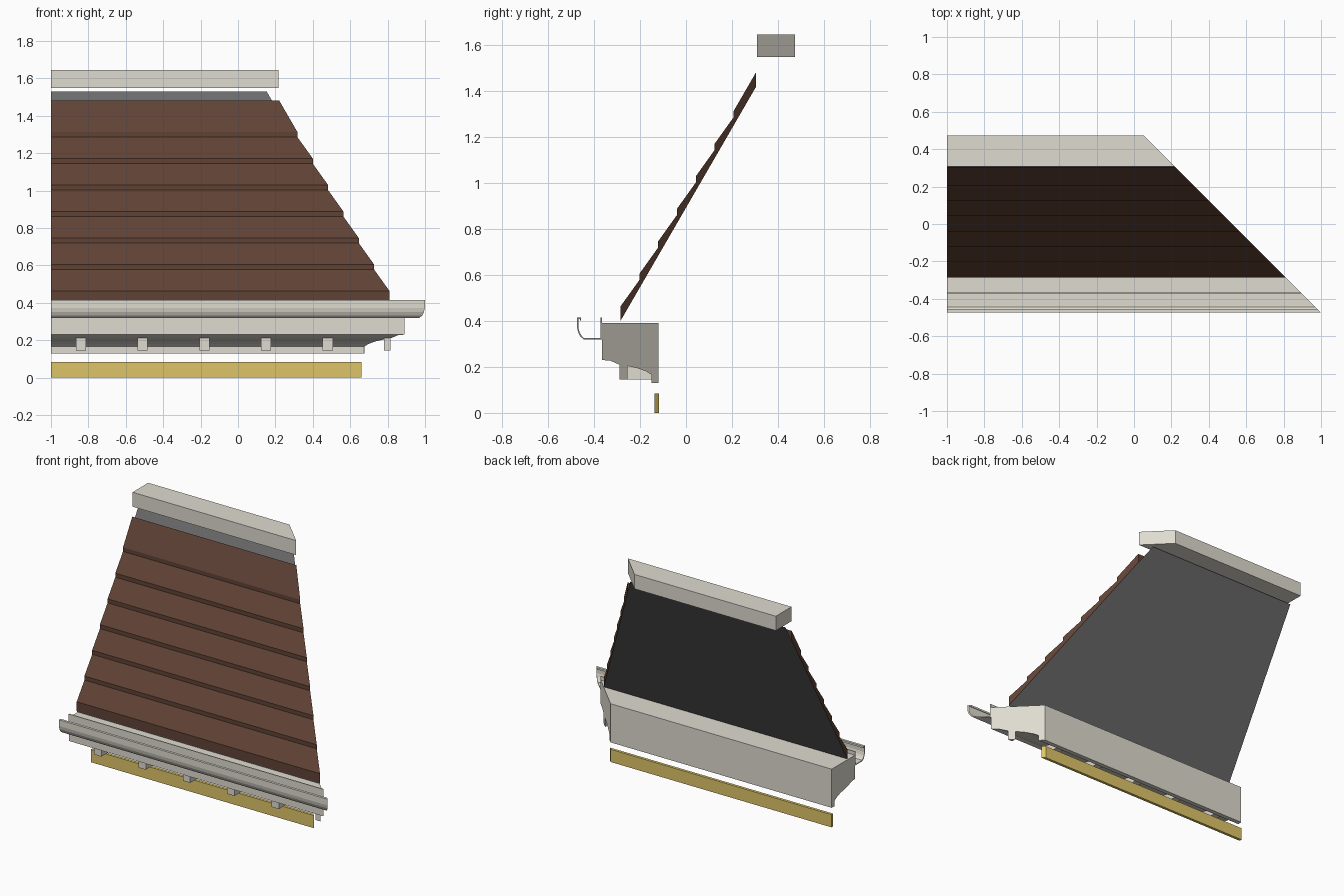
import bpy, bmesh, math

if "Cube" in bpy.data.objects:
    bpy.data.objects.remove(bpy.data.objects["Cube"])

LEFT = -1.0     # square-cut end
MITRE = 0.525   # mitred end follows x = MITRE - y


def material(name, hex_rgb):
    def lin(c):
        c /= 255
        return c / 12.92 if c <= 0.04045 else ((c + 0.055) / 1.055) ** 2.4
    m = bpy.data.materials.new(name)
    m.diffuse_color = (*[lin(c) for c in hex_rgb], 1)
    m.use_nodes = True
    m.node_tree.nodes["Principled BSDF"].inputs["Base Color"].default_value = m.diffuse_color
    return m


cream = material("cream paint", (0xDF, 0xDB, 0xD0))
brown = material("brown tile", (0x60, 0x42, 0x35))
slate = material("grey underlay", (0x6B, 0x6B, 0x6B))
yellow = material("yellow timber", (0xDE, 0xC5, 0x69))


def finish(name, bm, mat):
    bmesh.ops.recalc_face_normals(bm, faces=bm.faces)
    me = bpy.data.meshes.new(name)
    bm.to_mesh(me)
    bm.free()
    me.materials.append(mat)
    ob = bpy.data.objects.new(name, me)
    bpy.context.collection.objects.link(ob)
    return ob


def run(name, profile, mat, left=LEFT, right=None):
    """Extrude a closed (y, z) profile along x, mitred unless right is given."""
    bm = bmesh.new()
    a = [bm.verts.new((left, y, z)) for y, z in profile]
    b = [bm.verts.new((MITRE - y if right is None else right, y, z))
         for y, z in profile]
    bm.faces.new(a)
    bm.faces.new(b)
    n = len(profile)
    for i in range(n):
        j = (i + 1) % n
        bm.faces.new((a[i], a[j], b[j], b[i]))
    return finish(name, bm, mat)


def rect(y0, y1, z0, z1):
    return [(y0, z0), (y1, z0), (y1, z1), (y0, z1)]


# Ridge cap and lower timber
run("ridge_cap", rect(0.308, 0.474, 1.548, 1.645), cream)
run("wall_timber", rect(-0.136, -0.117, 0.0, 0.085), yellow)

# Moulded cornice
run("cornice", [(-0.366, 0.39), (-0.12, 0.39), (-0.12, 0.13), (-0.15, 0.13),
                (-0.15, 0.166), (-0.172, 0.18), (-0.21, 0.194),
                (-0.255, 0.204), (-0.295, 0.212), (-0.33, 0.227),
                (-0.366, 0.23)], cream)

# Brackets under the cornice, the corner one cut by the mitre
for i in range(5):
    x = -0.84 + i * 0.33
    run("bracket_%d" % (i + 1), rect(-0.29, -0.15, 0.146, 0.22), cream,
        x - 0.027, x + 0.027)
bm = bmesh.new()
base = bm.faces.new([bm.verts.new((x, y, 0.146)) for x, y in
                     ((0.78, -0.29), (MITRE + 0.29, -0.29),
                      (0.78, 0.78 * -1 + MITRE))])
top = bmesh.ops.extrude_face_region(bm, geom=[base])["geom"]
bmesh.ops.translate(bm, vec=(0, 0, 0.074),
                    verts=[v for v in top if isinstance(v, bmesh.types.BMVert)])
finish("corner_bracket", bm, cream)

# Gutter: thin bent sheet with a rolled lip
T = 0.006
outer = [(-0.457, 0.402), (-0.457, 0.414), (-0.474, 0.414), (-0.474, 0.372),
         (-0.469, 0.35), (-0.460, 0.333), (-0.446, 0.32), (-0.366, 0.32),
         (-0.366, 0.414)]
inner = [(-0.372, 0.414), (-0.372, 0.32 + T), (-0.444, 0.32 + T),
         (-0.455, 0.337), (-0.463, 0.352), (-0.468, 0.372),
         (-0.468, 0.408), (-0.461, 0.408), (-0.461, 0.402)]
run("gutter", outer + inner, cream)

# Roof slope
Y0, Z0, SLOPE = -0.285, 0.40, 1.727


def slope_z(y):
    return Z0 + (y - Y0) * SLOPE


# Underlay sheet
bm = bmesh.new()
pts = [(y, slope_z(y) - 0.004) for y in (Y0, 0.372)]
(y0, z0), (y1, z1) = pts
bm.faces.new([bm.verts.new(p) for p in
              ((LEFT, y0, z0), (MITRE - y0, y0, z0),
               (MITRE - y1, y1, z1), (LEFT, y1, z1))])
finish("roof_underlay", bm, slate)

# Overlapping tile courses as one stepped profile
STEP, TOP = 0.082, 0.305
profile = [(TOP, slope_z(TOP)), (Y0, slope_z(Y0))]
for i in range(7):
    y = Y0 + i * STEP
    end = TOP if i == 6 else y + STEP
    profile.append((y, slope_z(y) + 0.063))
    profile.append((end, slope_z(end) + (0.063 if i == 6 else 0.036)))
run("roof_tiles", profile, brown)
